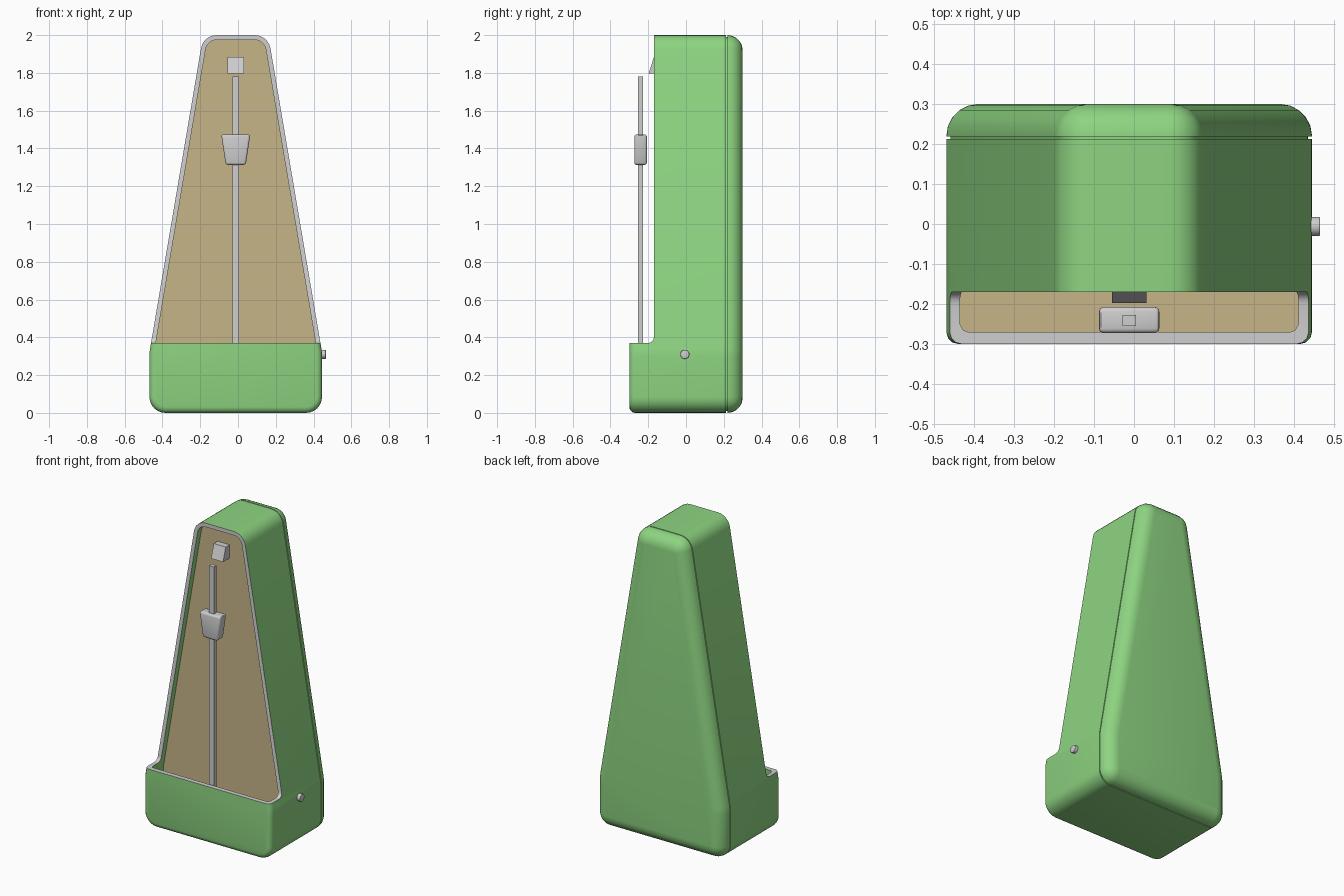
import bpy, bmesh, math
from mathutils import Vector

if "Cube" in bpy.data.objects:
    bpy.data.objects.remove(bpy.data.objects["Cube"], do_unlink=True)

CX = -0.012  # middle of the case


def material(name, rgb):
    m = bpy.data.materials.new(name)
    m.use_nodes = True
    m.diffuse_color = (*rgb, 1)
    m.node_tree.nodes["Principled BSDF"].inputs["Base Color"].default_value = (*rgb, 1)
    return m


GREEN = material("green plastic", (0.27, 0.66, 0.22))
TAN = material("tan panel", (0.57, 0.46, 0.25))
SILVER = material("silver metal", (0.62, 0.62, 0.63))


def finish(bm, name, mats):
    bmesh.ops.recalc_face_normals(bm, faces=bm.faces)
    me = bpy.data.meshes.new(name)
    bm.to_mesh(me)
    bm.free()
    for m in mats:
        me.materials.append(m)
    ob = bpy.data.objects.new(name, me)
    bpy.context.collection.objects.link(ob)
    return ob


def activate(ob):
    bpy.ops.object.select_all(action='DESELECT')
    ob.select_set(True)
    bpy.context.view_layer.objects.active = ob


def smooth(ob, angle=32):
    activate(ob)
    bpy.ops.object.shade_smooth_by_angle(angle=math.radians(angle))


def outline(inset, segs=6):
    """Rounded, tapering case outline in x and z, shrunk by inset."""
    right = [(0.457, 0, 0.085), (0.457, 0.32, 0.3), (0.172, 2, 0.085)]
    corners = right + [(-x, z, r) for x, z, r in reversed(right)]
    pts = []
    for i, (x, z, r) in enumerate(corners):
        p = Vector((x, z))
        a = (p - Vector(corners[i - 1][:2])).normalized()
        b = (Vector(corners[(i + 1) % len(corners)][:2]) - p).normalized()
        turn = a.angle(b)
        na, nb = Vector((-a.y, a.x)), Vector((-b.y, b.x))
        p += (na + nb).normalized() * inset / math.cos(turn / 2)
        r = max(r - inset, 0.01)
        start = p - a * r * math.tan(turn / 2)
        centre = start + na * r
        for k in range(segs + 1):
            t = turn * k / segs
            pts.append(centre - na * r * math.cos(t) + a * r * math.sin(t))
    return pts


def loft(name, sections, mats, back_index=0):
    """Join outlines given as (y, inset) pairs, front to back."""
    bm = bmesh.new()
    loops = [[bm.verts.new((CX + p.x, y, p.y)) for p in outline(d)] for y, d in sections]
    for lo, hi in zip(loops, loops[1:]):
        for i in range(len(lo)):
            bm.faces.new((lo[i - 1], lo[i], hi[i], hi[i - 1]))
    bm.faces.new(loops[0])
    bm.faces.new(loops[-1]).material_index = back_index
    return finish(bm, name, mats)


def prism(name, pts, axis, low, high, mat, bevel=0):
    """Extrude a profile: axis 'x' takes (y, z) points, axis 'y' takes (x, z)."""
    bm = bmesh.new()

    def place(p, t):
        return (t, p[0], p[1]) if axis == 'x' else (p[0], t, p[1])
    face = bm.faces.new([bm.verts.new(place(p, low)) for p in pts])
    ext = bmesh.ops.extrude_face_region(bm, geom=[face])["geom"]
    shift = Vector(place((0, 0), high - low))
    bmesh.ops.translate(bm, vec=shift, verts=[v for v in ext if isinstance(v, bmesh.types.BMVert)])
    if bevel:
        bmesh.ops.bevel(bm, geom=bm.edges[:], offset=bevel, segments=3,
                        profile=0.5, affect='EDGES')
    return finish(bm, name, [mat])


def rect(a, b, z0, z1):
    return [(a, z0), (b, z0), (b, z1), (a, z1)]


def subtract(ob, cutter):
    mod = ob.modifiers.new("cut", 'BOOLEAN')
    mod.operation = 'DIFFERENCE'
    mod.solver = 'EXACT'
    mod.material_mode = 'TRANSFER'
    mod.object = cutter
    activate(ob)
    bpy.ops.object.modifier_apply(modifier=mod.name)
    bpy.data.objects.remove(cutter, do_unlink=True)


def arc(r, n):
    steps = [math.pi / 2 * k / n for k in range(n + 1)]
    return [(r * math.sin(t), r - r * math.cos(t)) for t in steps]


# Case: softened front edge, thin seam groove, rounded back
front = [(-0.27 - y, d) for y, d in reversed(arc(0.03, 3))]
front = [(-0.3 + 0.03 - s, d) for s, d in arc(0.03, 3)][::-1]
groove = [(0.213, 0), (0.213, 0.01), (0.219, 0.01), (0.219, 0)]
back = [(0.22 + s, d) for s, d in arc(0.08, 5)]
case = loft("case", front + groove + back, [GREEN])

# Hollow with a tan back panel, then the open front with a silver rim
hollow = loft("hollow_cutter", [(-0.27, 0.045), (-0.265, 0.033), (-0.25, 0.025), (-0.13, 0.025)],
              [GREEN, TAN], 1)
subtract(case, hollow)
fillet = [(-0.17 - 0.03 + s, 0.37 + d) for s, d in arc(0.03, 4)]
opening = prism("opening_cutter", [(-0.5, 0.37)] + fillet + [(-0.17, 2.2), (-0.5, 2.2)],
                'x', -1, 1, SILVER)
subtract(case, opening)
smooth(case)

# Floor of the front tray
prism("tray_floor", rect(CX - 0.445, CX + 0.445, 0.15, 0.2), 'y', -0.285, -0.12, TAN)

# Pendulum rod and sliding weight
prism("pendulum_rod", rect(CX - 0.017, CX + 0.017, 0.2, 1.78), 'y', -0.255, -0.228, SILVER)
weight = prism("sliding_weight",
               [(CX - 0.053, 1.313), (CX + 0.053, 1.313), (CX + 0.077, 1.474), (CX - 0.077, 1.474)],
               'y', -0.273, -0.207, SILVER, 0.012)
smooth(weight)

# Wedge catch that holds the rod
prism("rod_catch", [(-0.12, 1.797), (-0.198, 1.797), (-0.192, 1.815), (-0.17, 1.883), (-0.12, 1.883)],
      'x', CX - 0.043, CX + 0.043, SILVER)

# Winding knob on the left side
ring = [(-0.006 + 0.024 * math.cos(k * math.tau / 20), 0.31 + 0.024 * math.sin(k * math.tau / 20))
        for k in range(20)]
knob = prism("winding_knob", ring, 'x', 0.43, 0.465, SILVER, 0.003)
smooth(knob)
